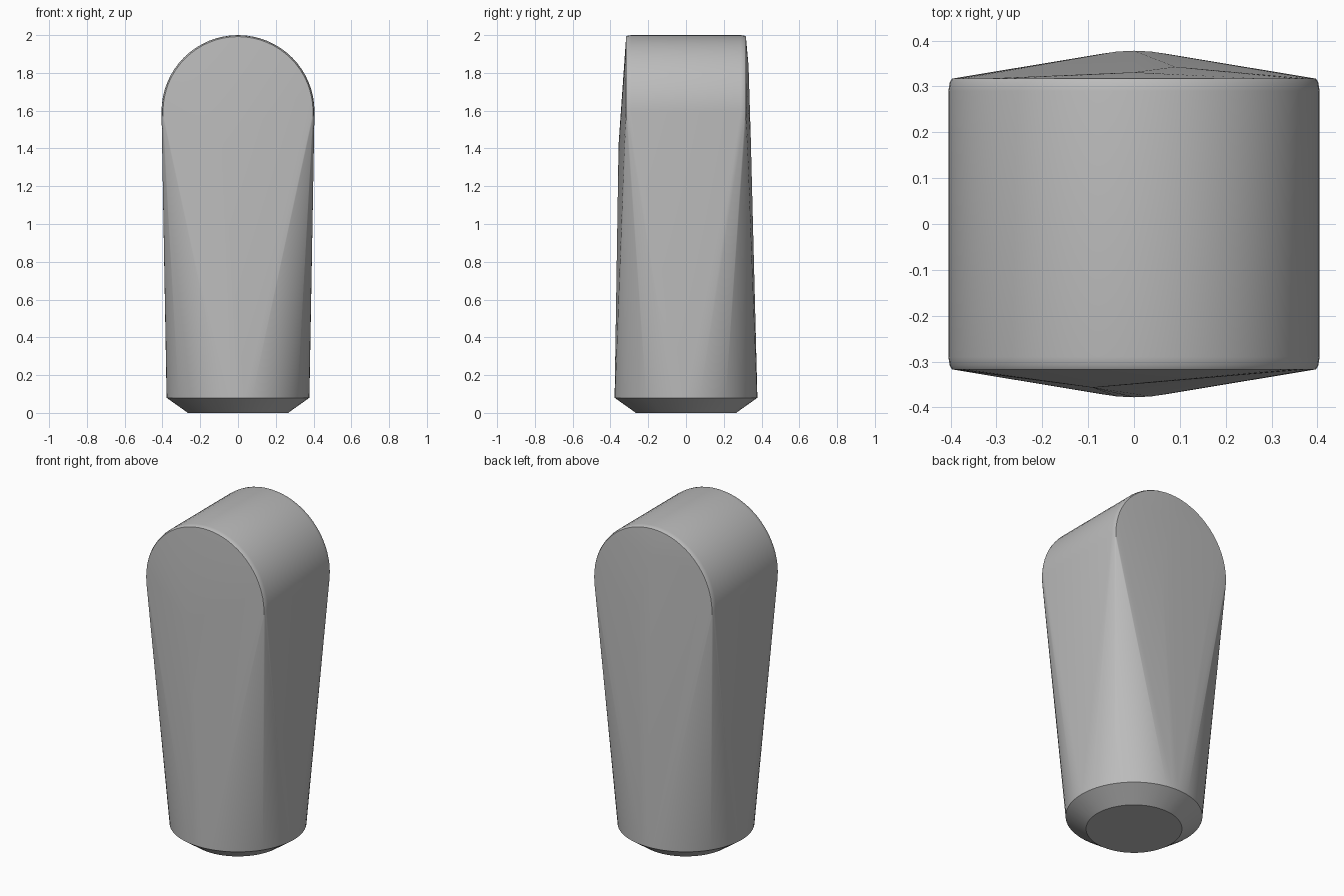
import bpy, bmesh
from math import sin, cos, pi, radians

cube = bpy.data.objects.get("Cube")
if cube:
    bpy.data.objects.remove(cube, do_unlink=True)

# Single grey material
grey = bpy.data.materials.new("plain grey")
grey.use_nodes = True
colour = (0.5, 0.5, 0.5, 1)
grey.diffuse_color = colour
grey.node_tree.nodes["Principled BSDF"].inputs["Base Color"].default_value = colour

HEAD_Z = 1.595
SEGMENTS = 64


def ring(bm, radius, place):
    for i in range(SEGMENTS):
        a = 2 * pi * i / SEGMENTS
        bm.verts.new(place(radius * cos(a), radius * sin(a)))


bm = bmesh.new()

# Round chamfered foot
for radius, z in ((0.265, 0), (0.378, 0.08)):
    ring(bm, radius, lambda u, v: (u, v, z))

# Horizontal barrel head with softened rims
for side in (-1, 1):
    for radius, y in ((0.397, 0.317), (0.402, 0.309), (0.405, 0.29)):
        ring(bm, radius, lambda u, v: (u, side * y, HEAD_Z + v))

# Slight crowns on the front and back faces
for crown in ((-0.09, -0.357, 1.42), (0.09, 0.343, 1.45), (0, 0.331, 1.84)):
    bm.verts.new(crown)

# Skin stretched from the foot to the head
hull = bmesh.ops.convex_hull(bm, input=bm.verts[:])
loose = {g for g in hull["geom_interior"] + hull["geom_unused"]
         if isinstance(g, bmesh.types.BMVert)}
bmesh.ops.delete(bm, geom=list(loose), context="VERTS")
bmesh.ops.recalc_face_normals(bm, faces=bm.faces[:])

mesh = bpy.data.meshes.new("tapered_peg")
bm.to_mesh(mesh)
bm.free()
mesh.materials.append(grey)
peg = bpy.data.objects.new("tapered_peg", mesh)
bpy.context.collection.objects.link(peg)

# Smooth shading with crisp rim and foot edges
bpy.ops.object.select_all(action="DESELECT")
peg.select_set(True)
bpy.context.view_layer.objects.active = peg
bpy.ops.object.shade_smooth_by_angle(angle=radians(30))
